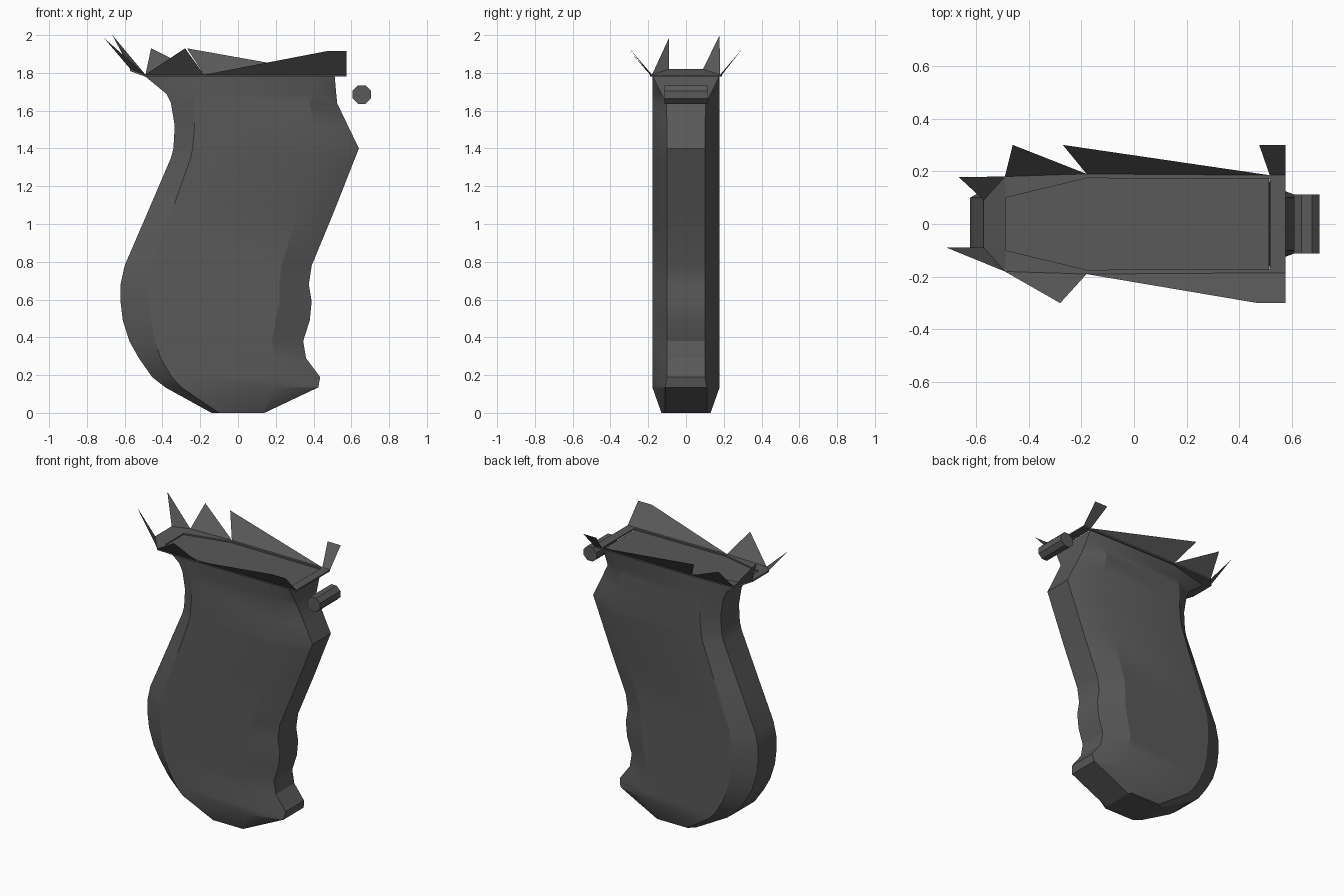
import bpy, bmesh, math

if "Cube" in bpy.data.objects:
    bpy.data.objects.remove(bpy.data.objects["Cube"])

grey = bpy.data.materials.new("dark grey")
grey.use_nodes = True
COLOUR = (0.1, 0.1, 0.1, 1)
grey.diffuse_color = COLOUR
grey.node_tree.nodes["Principled BSDF"].inputs["Base Color"].default_value = COLOUR


def finish(name, bm, normals=True):
    if normals:
        bmesh.ops.recalc_face_normals(bm, faces=bm.faces[:])
    mesh = bpy.data.meshes.new(name)
    bm.to_mesh(mesh)
    bm.free()
    mesh.materials.append(grey)
    obj = bpy.data.objects.new(name, mesh)
    bpy.context.collection.objects.link(obj)
    return obj


def sheet(name, faces):
    """Joined thin faces from lists of points, each wound to face up."""
    bm = bmesh.new()
    for pts in faces:
        face = bm.faces.new([bm.verts.new(p) for p in pts])
        face.normal_update()
        if face.normal.z < 0:
            face.normal_flip()
    bmesh.ops.remove_doubles(bm, verts=bm.verts[:], dist=0.001)
    return finish(name, bm, False)


def smooth(obj, degrees):
    bpy.ops.object.select_all(action="DESELECT")
    obj.select_set(True)
    bpy.context.view_layer.objects.active = obj
    bpy.ops.object.shade_smooth_by_angle(angle=math.radians(degrees))


# Grip body: height, back edge, back shoulder, front shoulder, front edge,
# side half width, front half width
SECTIONS = [
    (0, -.14, -.1, .13, .14, .13, .11),
    (.135, -.385, -.3, .2, .425, .178, .11),
    (.19, -.455, -.35, .2, .435, .178, .1),
    (.29, -.525, -.41, .19, .36, .178, .1),
    (.38, -.575, -.44, .18, .345, .178, .1),
    (.49, -.61, -.46, .2, .38, .178, .1),
    (.59, -.622, -.47, .22, .39, .178, .1),
    (.68, -.622, -.47, .22, .375, .178, .1),
    (.78, -.6, -.46, .23, .39, .178, .1),
    (1.07, -.475, -.35, .32, .51, .178, .1),
    (1.35, -.355, -.25, .42, .62, .178, .1),
    (1.4, -.342, -.24, .43, .64, .178, .1),
    (1.52, -.335, -.23, .4, .582, .178, .1),
    (1.64, -.355, -.23, .38, .525, .178, .105),
    (1.69, -.38, -.22, .4, .52, .178, .13),
    (1.78, -.49, -.18, .42, .512, .178, .175),
]
bm = bmesh.new()
rings = []
for z, back, b_sh, f_sh, front, side, nose in SECTIONS:
    half = [(back, .1), (b_sh, side), (f_sh, side), (front, nose)]
    loop = half + [(x, -y) for x, y in reversed(half)]
    rings.append([bm.verts.new((x, y, z)) for x, y in loop])
for low, high in zip(rings, rings[1:]):
    for i in range(len(low)):
        j = (i + 1) % len(low)
        bm.faces.new((low[i], low[j], high[j], high[i]))
bm.faces.new(rings[0])
bm.faces.new(rings[-1])
smooth(finish("grip_body", bm), 24)

# Raised lip around the recessed top panel
Z = 1.79
rear, corner = (-.57, .09, 1.82), (-.49, .18, Z)
waist, nose = (-.18, .19, Z), (.575, .185, Z)
in_rear, in_waist, in_nose = (-.485, .1, Z), (-.18, .174, Z), (.515, .17, Z)


def flip(p):
    return (p[0], -p[1], p[2])


half = [(rear, corner, in_rear), (in_rear, corner, waist, in_waist),
        (in_waist, waist, nose, in_nose)]
faces = half + [tuple(flip(p) for p in f) for f in half]
faces += [(rear, in_rear, flip(in_rear), flip(rear)),
          (in_nose, nose, flip(nose), flip(in_nose))]
lip = sheet("top_lip", faces)
mod = lip.modifiers.new("thickness", "SOLIDIFY")
mod.thickness = .01

# Jagged torn flaps along the rim
r_corner, r_waist, r_nose = flip(corner), flip(waist), flip(nose)
sheet("right_flaps", [
    (r_corner, (-.28, -.3, 1.93), r_waist),
    (r_waist, (.47, -.3, 1.915), (.575, -.3, 1.915), r_nose)])
sheet("left_flaps", [
    (corner, (-.46, .3, 1.93), waist),
    (waist, (-.27, .3, 1.93), (.515, .185, Z)),
    ((.515, .185, Z), (.475, .3, 1.915), (.575, .3, 1.915), nose)])
sheet("rear_spikes", [
    (r_corner, flip(rear), (-.71, -.09, 1.985)),
    (corner, rear, (-.665, .178, 2.0))])

# Octagonal pin in front of the grip
bm = bmesh.new()
bmesh.ops.create_cone(bm, cap_ends=True, segments=8, radius1=.053,
                      radius2=.053, depth=.225)
pin = finish("front_pin", bm)
pin.rotation_euler = (math.pi / 2, math.radians(22.5), 0)
pin.location = (.655, 0, 1.685)
